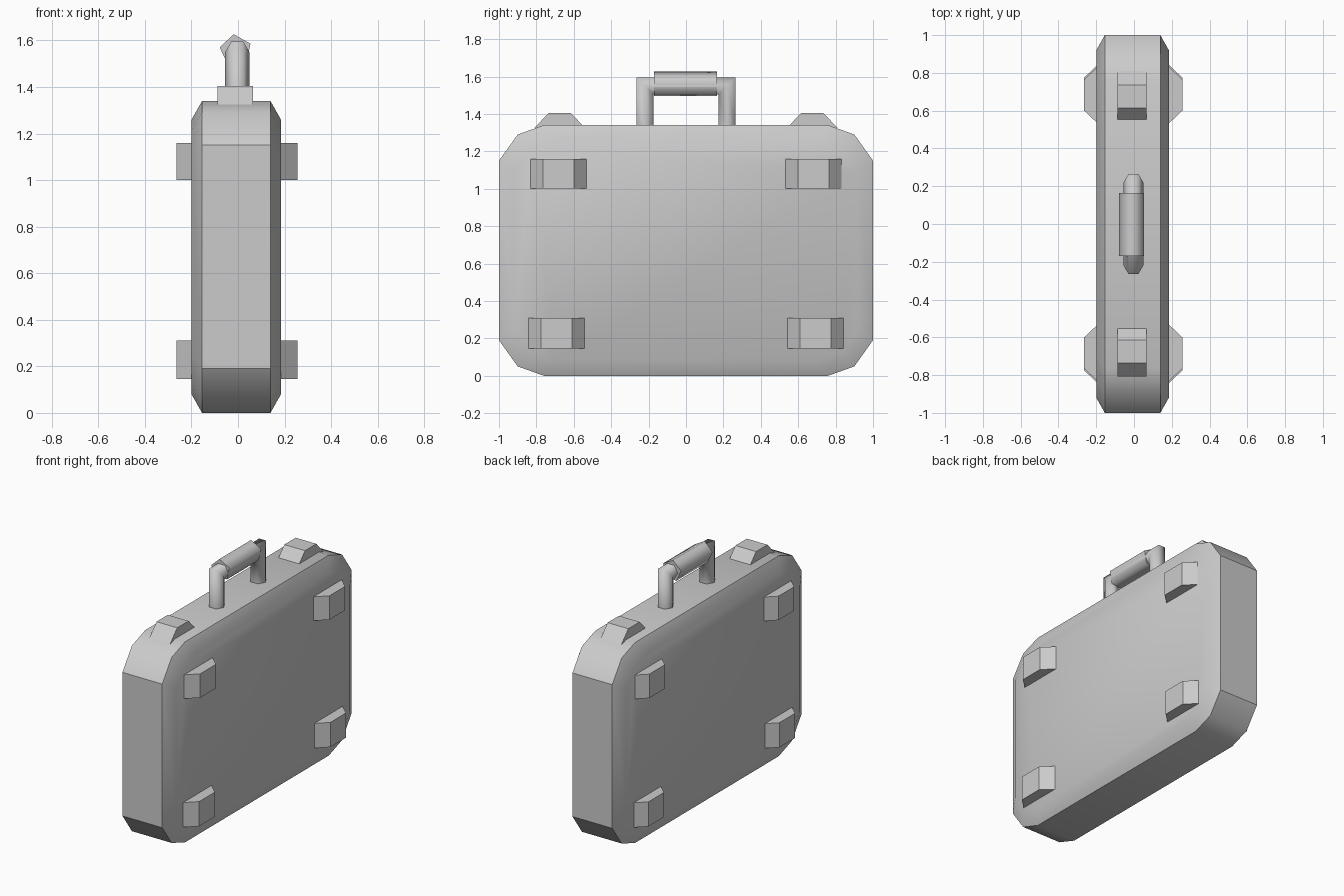
import bpy, bmesh, math
from mathutils import Vector

if "Cube" in bpy.data.objects:
    bpy.data.objects.remove(bpy.data.objects["Cube"])


def loft(name, rings, smooth=None):
    """Skin a list of equal-length point rings and cap both ends."""
    bm = bmesh.new()
    vs = [[bm.verts.new(p) for p in ring] for ring in rings]
    n = len(vs[0])
    for a, b in zip(vs, vs[1:]):
        for i in range(n):
            j = (i + 1) % n
            bm.faces.new((a[i], a[j], b[j], b[i]))
    bm.faces.new(vs[0][::-1])
    bm.faces.new(vs[-1])
    bmesh.ops.recalc_face_normals(bm, faces=bm.faces)
    me = bpy.data.meshes.new(name)
    bm.to_mesh(me)
    bm.free()
    ob = bpy.data.objects.new(name, me)
    bpy.context.collection.objects.link(ob)
    if smooth:
        bpy.ops.object.select_all(action='DESELECT')
        ob.select_set(True)
        bpy.context.view_layer.objects.active = ob
        bpy.ops.object.shade_smooth_by_angle(angle=math.radians(smooth))
    return ob


# Case body: rounded outline with chamfered side panels
H = 1.34
corner = [(1.0, 0.19), (0.9, 0.05), (0.76, 0.0)]
right = corner[::-1] + [(y, H - z) for y, z in corner]
outline = right + [(-y, z) for y, z in right[::-1]]


def case_ring(x, inset):
    sy, sz = 1 - inset, 1 - inset / (H / 2)
    return [(x - 0.0075, y * sy, H / 2 + (z - H / 2) * sz) for y, z in outline]


loft("case_body", [case_ring(-0.192, 0.08), case_ring(-0.147, 0),
                   case_ring(0.147, 0), case_ring(0.192, 0.08)], smooth=35)

# Side bumpers: tapered blocks near the four corners of both panels
for sx, side in ((1, "right"), (-1, "left")):
    for sy, end in ((1, "back"), (-1, "front")):
        for z0, z1, dy, level in ((1.0, 1.16, 0.0, "upper"), (0.145, 0.31, 0.01, "lower")):
            prof = [(0.17, 0.515 + dy), (0.26, 0.60 + dy), (0.26, 0.765 + dy), (0.17, 0.85 + dy)]
            loft(f"{side}_{end}_{level}_bumper",
                 [[(sx * x - 0.004, sy * y, z) for x, y in prof] for z in (z0, z1)])

# Top latches
for sy, end in ((1, "back"), (-1, "front")):
    prof = [(0.54, 1.325), (0.615, 1.405), (0.735, 1.405), (0.81, 1.325)]
    loft(f"{end}_latch", [[(x, sy * y, z) for y, z in prof] for x in (-0.088, 0.065)])

# Handle frame: six-sided tube swept along a mitred U
path = [(-0.22, 1.33), (-0.22, 1.55), (0.22, 1.55), (0.22, 1.33)]
outward = [(-1, 0), (-1, 1), (1, 1), (1, 0)]
section = [(0.052 * math.cos(k * math.pi / 3), 0.052 * math.sin(k * math.pi / 3)) for k in range(6)]
loft("handle_frame", [[(x - 0.003, py + oy * r, pz + oz * r) for x, r in section]
                      for (py, pz), (oy, oz) in zip(path, outward)], smooth=65)

# Handle grip: five-sided sleeve
angles = [math.radians(25 + 72 * k) for k in range(5)]
loft("handle_grip", [[(-0.01 + 0.07 * math.cos(a), y, 1.557 + 0.07 * math.sin(a)) for a in angles]
                     for y in (-0.17, 0.165)], smooth=75)
